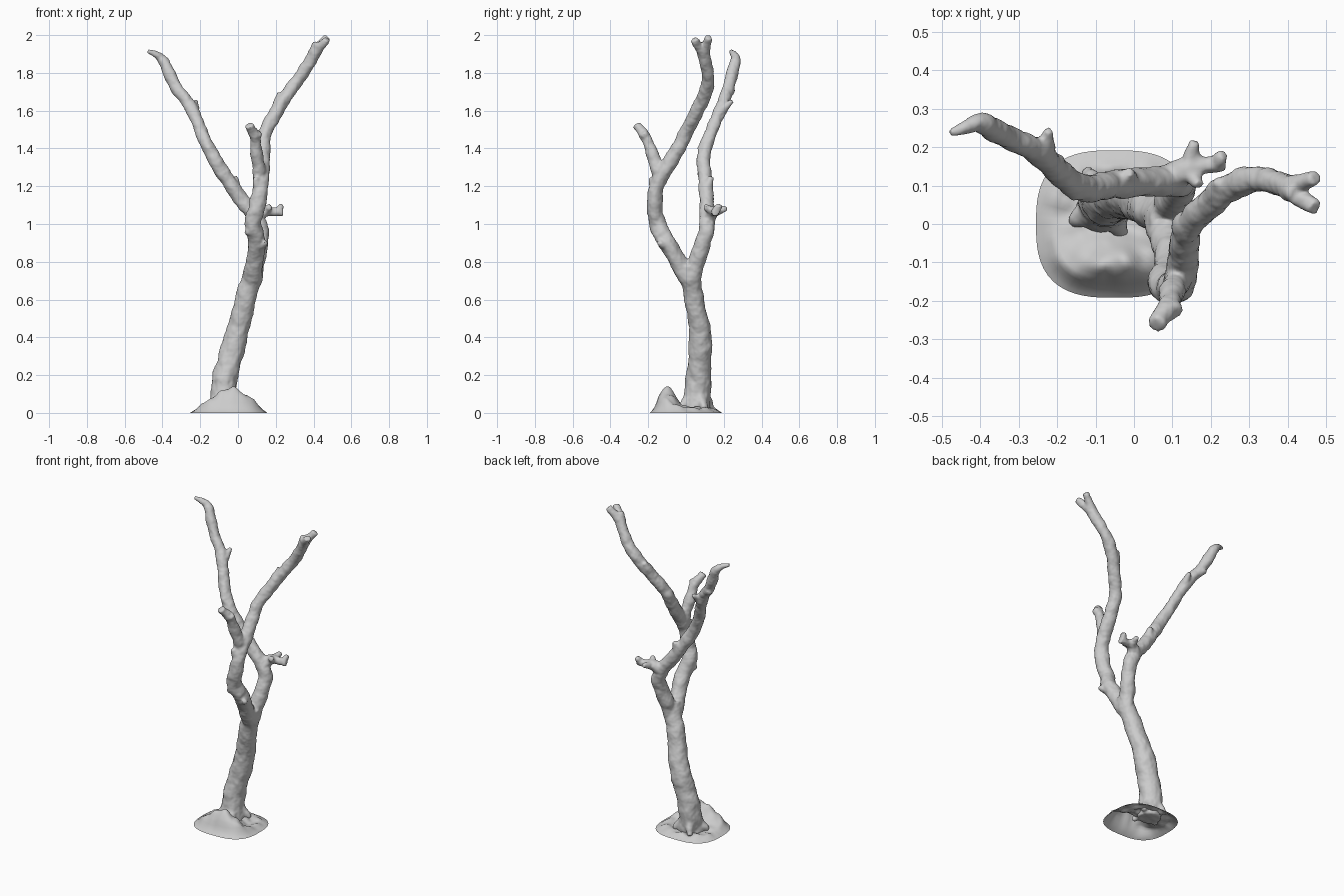
import bpy, bmesh, math
from mathutils import Vector, noise

if "Cube" in bpy.data.objects:
    bpy.data.objects.remove(bpy.data.objects["Cube"])


def smooth_path(pts, steps=6):
    """Catmull-Rom path through the points."""
    p = [Vector(q) for q in pts]
    p = [2 * p[0] - p[1]] + p + [2 * p[-1] - p[-2]]
    out = []
    for a, b, c, d in zip(p, p[1:], p[2:], p[3:]):
        for s in range(steps):
            t = s / steps
            out.append(0.5 * (2 * b + (c - a) * t + (2 * a - 5 * b + 4 * c - d) * t * t
                              + (3 * b - a - 3 * c + d) * t ** 3))
    return out + [p[-2]]


def limb(bm, pts, r0, r1, power=1, sides=14):
    """Closed, slightly lumpy limb tapering from r0 to r1; returns its path."""
    path = smooth_path(pts)
    last = len(path) - 1
    rings = []
    side = Vector((1, 0, 0))
    for i, c in enumerate(path):
        radius = r0 + (r1 - r0) * (i / last) ** power
        t = (path[min(i + 1, last)] - path[max(i - 1, 0)]).normalized()
        side = (side - t * side.dot(t)).normalized()
        other = t.cross(side)
        ring = []
        for k in range(sides):
            a = math.tau * k / sides
            d = side * math.cos(a) + other * math.sin(a)
            r = radius * (1 + 0.16 * noise.noise((c + d * radius) * 13))
            ring.append(bm.verts.new(c + d * r))
        rings.append(ring)
    for lo, hi in zip(rings, rings[1:]):
        for k in range(sides):
            n = (k + 1) % sides
            bm.faces.new((lo[k], lo[n], hi[n], hi[k]))
    bm.faces.new(rings[0][::-1])
    bm.faces.new(rings[-1])
    return path


def sprout(bm, path, tip, r0, r1, lag=2):
    """Short spur growing from the nearest part of a limb out to tip."""
    tip = Vector(tip)
    i = min(range(len(path)), key=lambda j: (path[j] - tip).length)
    i = min(max(i - lag, 0), len(path) - 1)
    return limb(bm, [path[i], tip], r0, r1)


def make_object(name, bm):
    bmesh.ops.recalc_face_normals(bm, faces=bm.faces)
    me = bpy.data.meshes.new(name)
    bm.to_mesh(me)
    bm.free()
    me.polygons.foreach_set("use_smooth", [True] * len(me.polygons))
    ob = bpy.data.objects.new(name, me)
    bpy.context.collection.objects.link(ob)
    return ob


bm = bmesh.new()
# trunk
trunk = limb(bm, [(-.075, .05, .01), (-.066, .068, .2), (-.01, .076, .4),
                  (.04, .045, .6), (.09, .01, .79)], .074, .05, .7)
# front limb, leaning out and then right
front = limb(bm, [(.07, .025, .69), (.1, -.1, .9), (.078, -.15, 1), (.105, -.165, 1.1),
                  (.12, -.145, 1.22), (.135, -.04, 1.4), (.15, .01, 1.5), (.27, .103, 1.7),
                  (.345, .115, 1.8), (.43, .08, 1.95)], .047, .031)
# back limb, swinging left
back = limb(bm, [(.075, .02, .69), (.118, .09, .9), (.11, .11, 1), (-.01, .108, 1.17),
                 (-.145, .098, 1.38), (-.25, .19, 1.62), (-.325, .225, 1.72), (-.4, .262, 1.87)],
            .045, .028)
limb(bm, [back[-3], back[-1], (-.44, .25, 1.9), (-.48, .238, 1.915)], .028, .013)
# front twig and back stub
twig = limb(bm, [(.12, -.13, 1.22), (.1, -.175, 1.36), (.09, -.21, 1.45), (.06, -.262, 1.525)], .036, .024)
stub = limb(bm, [(.1, .12, 1.04), (.155, .15, 1.065), (.24, .157, 1.06)], .037, .019)

# forked tips, knots and root spurs
for tip in [(.472, .122, 1.99), (.472, .042, 1.98)]:
    sprout(bm, front, tip, .027, .019)
for tip in [(.04, -.168, .96), (.15, -.145, .905), (.222, .11, 1.695), (.09, -.185, 1.245)]:
    sprout(bm, front, tip, .034, .014)
for tip in [(-.222, .245, 1.655), (-.015, .135, 1.25), (-.16, .07, 1.41), (-.345, .25, 1.71)]:
    sprout(bm, back, tip, .028, .014)
for tip in [(.16, .218, 1.085), (.235, .18, 1.1), (.17, .1, 1.095)]:
    sprout(bm, stub, tip, .025, .015)
sprout(bm, twig, (.11, -.23, 1.485), .025, .017)
for i in range(4):
    a = .5 + i * math.tau / 4
    tip = trunk[0] + Vector((math.cos(a), math.sin(a), .1)) * .1
    sprout(bm, trunk, tip, .042, .016, -3)
tree = make_object("tree_trunk_and_branches", bm)

# fuse the limbs, soften the forks, roughen the bark
fuse = tree.modifiers.new("fuse", 'REMESH')
fuse.mode = 'VOXEL'
fuse.voxel_size = .007
fuse.use_smooth_shade = True
soften = tree.modifiers.new("soften", 'SMOOTH')
soften.factor = .5
soften.iterations = 8
tex = bpy.data.textures.new("bark", 'CLOUDS')
tex.noise_scale = .06
bark = tree.modifiers.new("bark", 'DISPLACE')
bark.texture = tex
bark.texture_coords = 'LOCAL'
bark.strength = .014
bark.mid_level = .42

# earth mound: open shell with a rounded-square outline and a ridge at the front
bm = bmesh.new()
N, R = 64, 22


def ground(x, y, t):
    ridge = .108 * math.exp(-((y + .1) / .062) ** 2 - ((x + .035) / .125) ** 2)
    h = .024 + ridge + .016 * noise.noise(Vector((x, y, 0)) * 22)
    return max(0, h * min(1, (1 - t) * 4.5))


rings = []
for i in range(1, R + 1):
    t = i / R
    ring = []
    for k in range(N):
        a = math.tau * k / N
        c, s = math.cos(a), math.sin(a)
        r = t / (abs(c) ** 2.8 + abs(s) ** 2.8) ** (1 / 2.8)
        x, y = -.05 + .205 * r * c, .192 * r * s
        ring.append(bm.verts.new((x, y, ground(x, y, t))))
    rings.append(ring)
mid = bm.verts.new((-.05, 0, ground(-.05, 0, 0)))
for k in range(N):
    n = (k + 1) % N
    bm.faces.new((mid, rings[0][k], rings[0][n]))
    for r0, r1 in zip(rings, rings[1:]):
        bm.faces.new((r0[k], r1[k], r1[n], r0[n]))
make_object("earth_mound", bm)
